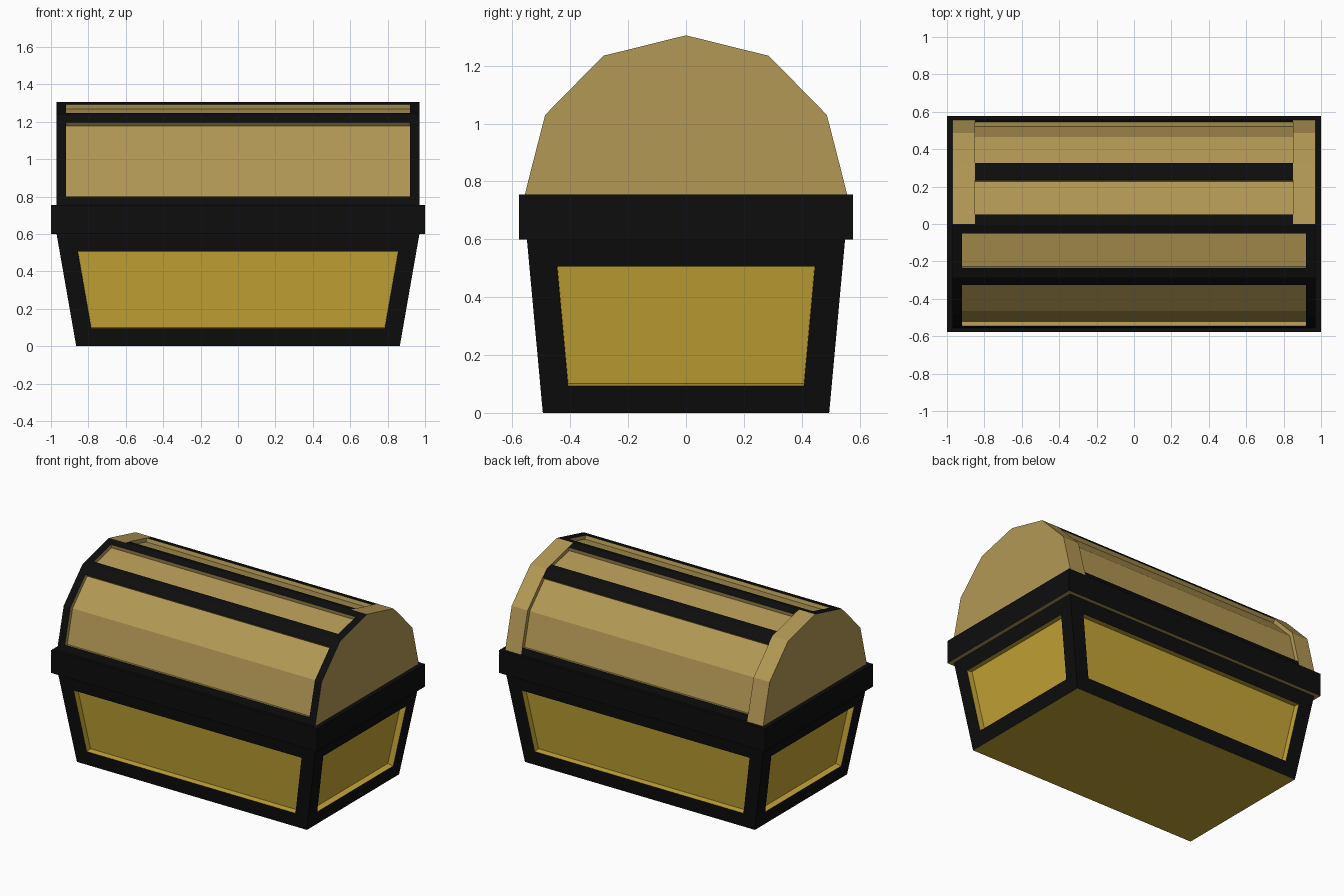
import bpy, bmesh

if "Cube" in bpy.data.objects:
    bpy.data.objects.remove(bpy.data.objects["Cube"])


def material(name, rgb):
    m = bpy.data.materials.new(name)
    m.diffuse_color = (*rgb, 1)
    m.use_nodes = True
    m.node_tree.nodes["Principled BSDF"].inputs["Base Color"].default_value = m.diffuse_color
    return m


BLACK, GOLD, TAN = 0, 1, 2
mats = [material("black_iron", (0.004, 0.004, 0.004)),
        material("gold_wood", (0.55, 0.37, 0.035)),
        material("tan_wood", (0.45, 0.315, 0.09))]


def finish(name, bm):
    mesh = bpy.data.meshes.new(name)
    bm.to_mesh(mesh)
    bm.free()
    for m in mats:
        mesh.materials.append(m)
    ob = bpy.data.objects.new(name, mesh)
    bpy.context.collection.objects.link(ob)


def tapered_box(z0, x0, y0, z1, x1, y1):
    bm = bmesh.new()
    bmesh.ops.create_cube(bm, size=2)
    for v in bm.verts:
        x, y, z = (x1, y1, z1) if v.co.z > 0 else (x0, y0, z0)
        v.co = (v.co.x * x, v.co.y * y, z)
    bm.normal_update()
    return bm


# Tapered base: black frame with recessed gold panels on four sides
bm = tapered_box(0, 0.865, 0.495, 0.6, 0.97, 0.55)
sides = [f for f in bm.faces if abs(f.normal.z) < 0.5]
for f in bm.faces:
    if f.normal.z < -0.5:
        f.material_index = GOLD
bmesh.ops.inset_individual(bm, faces=sides, thickness=0.095, use_even_offset=True)
for f in sides:
    f.material_index = GOLD
bmesh.ops.inset_individual(bm, faces=sides, thickness=0.001, depth=-0.04)
finish("chest_base", bm)

# Band around the opening, wood showing on its underside
bm = tapered_box(0.6, 1.0, 0.578, 0.755, 1.0, 0.578)
for f in bm.faces:
    if f.normal.z < -0.5:
        f.material_index = TAN
finish("rim_band", bm)

# Faceted barrel lid: half profile with strap edges, mirrored front to back
half = [(-0.557, 0.755), (-0.546, 0.8), (-0.487, 1.03), (-0.325, 1.195),
        (-0.285, 1.235), (-0.235, 1.247), (-0.05, 1.293)]
profile = half + [(0, 1.305)] + [(-y, z) for y, z in reversed(half)]
xs = [-0.97, -0.92, -0.85, 0.85, 0.92, 0.97]
panel_rows = {1, 2, 5, 8, 11, 12}

bm = bmesh.new()
grid = [[bm.verts.new((x, y, z)) for y, z in profile] for x in xs]
panels = []
for i in range(len(xs) - 1):
    for j in range(len(profile) - 1):
        f = bm.faces.new((grid[i][j], grid[i + 1][j], grid[i + 1][j + 1], grid[i][j + 1]))
        back = j >= 7
        if j in panel_rows and (i == 2 if back else 1 <= i <= 3):
            panels.append(f)
            f.material_index = TAN
        elif back and i != 2:
            f.material_index = TAN      # wooden end strips at the back
# End caps and underside
for f in (bm.faces.new(grid[0]), bm.faces.new(grid[-1])):
    f.material_index = TAN
bm.faces.new([c[0] for c in grid] + [c[-1] for c in reversed(grid)])
bmesh.ops.recalc_face_normals(bm, faces=bm.faces[:])
bm.normal_update()
bmesh.ops.inset_region(bm, faces=panels, thickness=0.001, depth=-0.025,
                       use_even_offset=True)
finish("chest_lid", bm)
